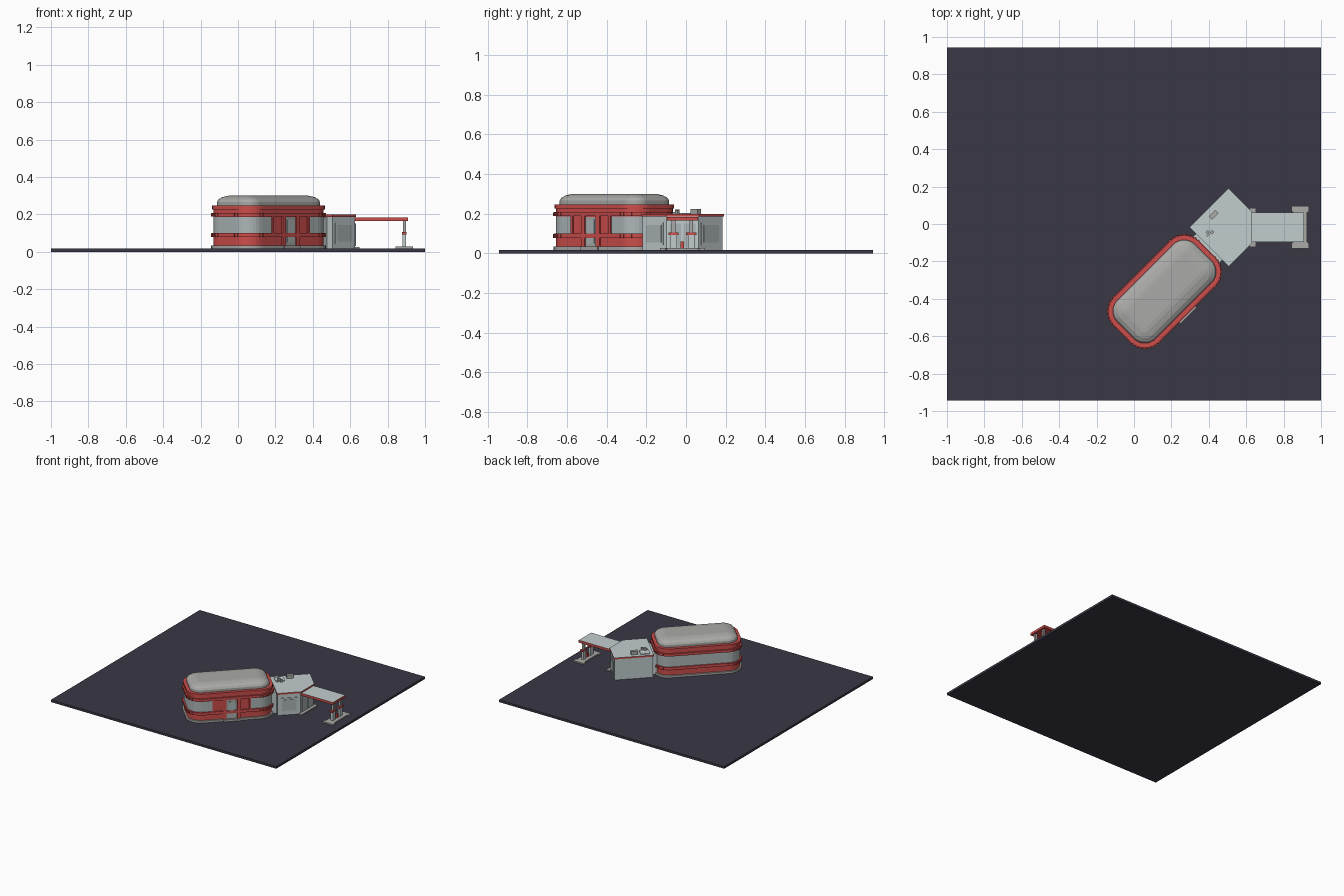
import bpy, bmesh, math
from mathutils import Matrix, Vector

if "Cube" in bpy.data.objects:
    bpy.data.objects.remove(bpy.data.objects["Cube"])


def mat(name, r, g, b):
    m = bpy.data.materials.new(name)
    m.diffuse_color = (r, g, b, 1)
    m.use_nodes = True
    m.node_tree.nodes["Principled BSDF"].inputs["Base Color"].default_value = m.diffuse_color
    return m


ASPHALT = mat("asphalt", .042, .040, .060)
RED = mat("red_paint", .61, .075, .07)
PANEL = mat("pale_grey", .54, .61, .62)
GREY = mat("warm_grey", .40, .40, .385)
GLASS = mat("window_grey", .42, .47, .48)
DINER = Matrix.Translation((.163, -.361, 0)) @ Matrix.Rotation(math.radians(45), 4, 'Z')


def loft(name, rings, mats, M=Matrix(), rule=None):
    """Skin a stack of equal-length closed rings and cap both ends."""
    bm = bmesh.new()
    vs = [[bm.verts.new(p) for p in r] for r in rings]
    n = len(vs[0])
    for lo, hi in zip(vs, vs[1:]):
        for i in range(n):
            bm.faces.new((lo[i], lo[(i + 1) % n], hi[(i + 1) % n], hi[i]))
    bm.faces.new(vs[0][::-1])
    bm.faces.new(vs[-1])
    bm.normal_update()
    if rule:
        for f in bm.faces:
            f.material_index = rule(f.calc_center_median(), f.normal)
    me = bpy.data.meshes.new(name)
    bm.to_mesh(me)
    bm.free()
    for m in mats:
        me.materials.append(m)
    ob = bpy.data.objects.new(name, me)
    bpy.context.collection.objects.link(ob)
    ob.matrix_world = M
    return ob


def prism(name, pts, z0, z1, mats, M=Matrix(), rule=None):
    return loft(name, [[(x, y, z) for x, y in pts] for z in (z0, z1)], mats, M, rule)


def box(name, x0, x1, y0, y1, z0, z1, m, M=Matrix()):
    return prism(name, [(x0, y0), (x1, y0), (x1, y1), (x0, y1)], z0, z1, [m], M)


def rounded(o):
    """Diner outline grown by o, with extra points beside the entrance."""
    a, b, r, seg = .312 + o, .163 + o, .10 + o, 8
    pts = [(-.135, -b), (.135, -b)]
    for k, (sx, sy) in enumerate([(1, -1), (1, 1), (-1, 1), (-1, -1)]):
        for s in range(seg + 1):
            t = math.radians(-90 + 90 * k + 90 * s / seg)
            pts.append((sx * (a - r) + r * math.cos(t), sy * (b - r) + r * math.sin(t)))
    return pts


def shell(name, prof, mats, rule=None):
    return loft(name, [[(x, y, z) for x, y in rounded(o)] for o, z in prof], mats, DINER, rule)


def top_rule(c, n):
    return 1 if n.z > .5 else 0


# ground slab
box("ground_slab", -1, 1, -.943, .943, 0, .018, ASPHALT)

# diner walls: window strip wraps everywhere except beside the entrance
shell("diner_plinth", [(.012, .018), (.012, .034)], [GREY])
shell("diner_walls", [(0, .03), (0, .098), (0, .186), (0, .235)], [RED, GLASS],
      lambda c, n: int(.1 < c.z < .18 and abs(n.z) < .5 and not (n.y < -.9 and abs(c.x) < .1)))
for nm, z0, z1, o in [("lower_band", .078, .1, .010), ("upper_band", .188, .208, .010),
                      ("cornice", .226, .247, .007)]:
    shell(nm, [(o, z0), (o, z1)], [RED])
# small ribs on the rounded corners of the bands
for nm, z in [("lower", .079), ("upper", .189)]:
    for i, (x, y) in enumerate(rounded(.010)[2:]):
        R = DINER @ Matrix.Translation((x, y, 0)) @ Matrix.Rotation(
            math.radians(-90 + 90 * (i // 9) + 90 * (i % 9) / 8), 4, 'Z')
        box(nm + "_rib", -.004, .004, -.004, .004, z, z + .018, RED, R)
# domed roof
shell("diner_roof", [(-.018, .24), (-.018, .266), (-.026, .279), (-.045, .291), (-.075, .299),
                     (-.095, .301)], [GREY])

# entrance with door, pillars and window end frames
B = -.163
box("door_step", -.062, .062, B - .02, B, .018, .034, GREY, DINER)
box("door", -.038, .038, B - .004, B + .01, .034, .185, GREY, DINER)
box("door_panel", -.026, .026, B - .007, B, .05, .17, GLASS, DINER)
for s in (-1, 1):
    u = s * .052
    box("door_pillar", u - .013, u + .013, B - .010, B, .034, .2, RED, DINER)
    u = s * .135
    box("window_frame", u - .007, u + .007, B - .007, B, .095, .19, RED, DINER)

# service annex: diamond with a cut-off corner
def annex(o):
    k, c, d = o * 1.414, -.018, .41 * o
    return [(.305 - k, c), (.506, c - .201 - k), (.626 + o, c - .081 - d),
            (.626 + o, c + .081 + d), (.506, c + .201 + k)]


prism("annex_walls", annex(0), .018, .19, [PANEL])
prism("annex_fascia", annex(.006), .186, .198, [RED, PANEL], rule=top_rule)
for s in (-1, 1):
    # framed windows on the two slanted faces
    F = Matrix.Translation((.566, -.018 + s * .141, 0)) @ Matrix.Rotation(math.radians(s * 45), 4, 'Z')
    # local +x points out of the wall
    box("annex_window_frame", -.004, .004, -.066, .066, .042, .155, PANEL, F)
    box("annex_window", 0, .007, -.054, .054, .054, .143, GLASS, F)
    # double shop door facing the pumps
    y = -.018 + s * .036
    box("shop_door", .622, .631, y - .03, y + .03, .03, .15, GLASS)
box("shop_step", .62, .65, -.12, .084, .018, .026, GREY)

# link to the diner
box("link_block", .28, .345, -.10, .10, .018, .185, PANEL, DINER)

# rooftop equipment
R = Matrix.Translation((.38, -.018, 0)) @ Matrix.Rotation(math.radians(45), 4, 'Z')
box("roof_hatch", -.035, .035, -.035, .035, .19, .203, PANEL, R)
box("roof_unit", .055, .105, .002, .028, .19, .225, GREY, R)
for i, (u, v) in enumerate([(-.008, -.028), (.008, -.045), (-.018, -.038)]):
    box("roof_vent", u - .009, u + .009, v - .007, v + .007, .19, .222 - .006 * i, GREY, R)

# canopy: red edge, pale top
prism("canopy", [(.61, -.097), (.91, -.097), (.91, .061), (.61, .061)], .165, .184,
      [RED, PANEL], rule=top_rule)

# pump island with wide ends
cx, cy = .889, -.018
half = [(-.036, -.078), (-.046, -.086), (-.046, -.113), (.046, -.113), (.046, -.086), (.036, -.078)]
isl = [(cx + x, cy + y) for x, y in half] + [(cx - x, cy - y) for x, y in half]
prism("pump_island", isl, .018, .028, [GREY])
for s in (-1, 1):
    y = cy + s * .045
    box("pump_body", cx - .010, cx + .010, y - .017, y + .017, .028, .093, PANEL)
    box("pump_cap", cx - .013, cx + .013, y - .026, y + .026, .093, .106, RED)
    box("canopy_post", cx - .008, cx + .008, y - .009, y + .009, .106, .166, GREY)
box("island_bin", cx - .008, cx + .008, cy - .009, cy + .009, .028, .06, RED)
